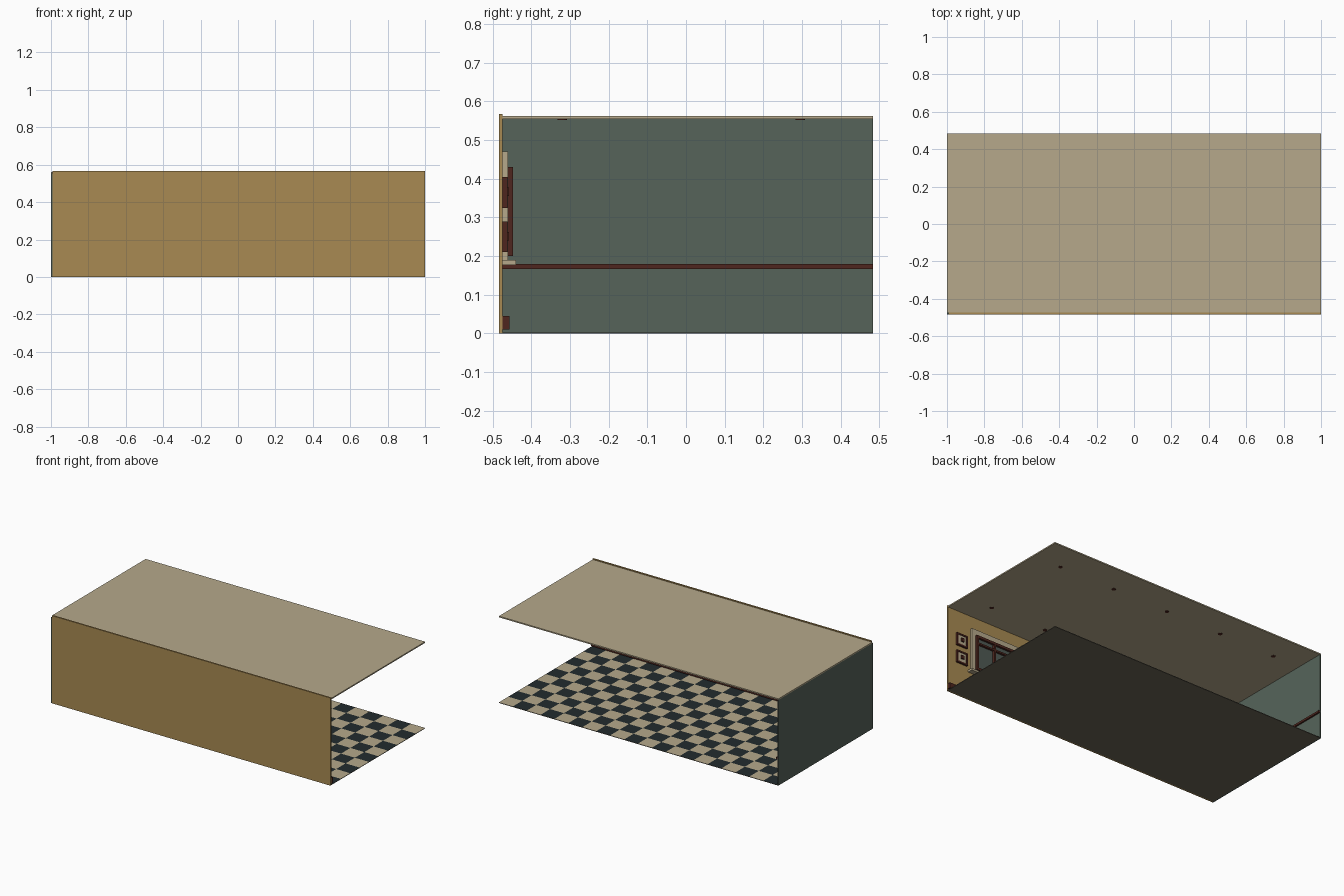
import bpy, bmesh

cube = bpy.data.objects.get("Cube")
if cube:
    bpy.data.objects.remove(cube, do_unlink=True)


def material(name, r, g, b):
    linear = [(c / 255 / 12.92) if c < 11 else ((c / 255 + 0.055) / 1.055) ** 2.4 for c in (r, g, b)]
    m = bpy.data.materials.new(name)
    m.use_nodes = True
    m.diffuse_color = (*linear, 1)
    m.node_tree.nodes["Principled BSDF"].inputs["Base Color"].default_value = (*linear, 1)
    return m


GOLD = material("ochre wall", 168, 138, 82)
BEIGE = material("cream", 182, 169, 139)
GREEN = material("green wall", 86, 100, 90)
BROWN = material("dark red wood", 78, 38, 30)
DARK = material("dark tile", 34, 43, 46)
BASE = material("floor underside", 106, 101, 86)
GLASS = material("window glass", 80, 90, 84)


def finish(bm, name, *mats):
    mesh = bpy.data.meshes.new(name)
    bm.to_mesh(mesh)
    bm.free()
    for m in mats:
        mesh.materials.append(m)
    obj = bpy.data.objects.new(name, mesh)
    bpy.context.collection.objects.link(obj)
    return obj


def add_box(bm, xs, ys, zs):
    verts = bmesh.ops.create_cube(bm, size=1)["verts"]
    for v in verts:
        for axis, (lo, hi) in enumerate((xs, ys, zs)):
            v.co[axis] = lo if v.co[axis] < 0 else hi


def box(name, mat, xs, ys, zs):
    bm = bmesh.new()
    add_box(bm, xs, ys, zs)
    return finish(bm, name, mat)


def ring(name, mat, xs, ys, zs, w):
    """Rectangular frame with members of width w."""
    bm = bmesh.new()
    for z in (zs[0], zs[1] - w):
        add_box(bm, xs, ys, (z, z + w))
    for x in (xs[0], xs[1] - w):
        add_box(bm, (x, x + w), ys, (zs[0] + w, zs[1] - w))
    return finish(bm, name, mat)


# Room shell
box("front_wall", GOLD, (-0.992, 1), (-0.484, -0.474), (0, 0.567))
box("side_wall", GREEN, (-1, -0.992), (-0.484, 0.484), (0, 0.554))
box("ceiling", BEIGE, (-1, 1), (-0.474, 0.484), (0.554, 0.562))
box("floor_slab", BASE, (-0.992, 1), (-0.474, 0.484), (0, 0.003))

# Chequered floor tiles
bm = bmesh.new()
bmesh.ops.create_grid(bm, x_segments=20, y_segments=10, size=1)
for f in bm.faces:
    c = f.calc_center_median()
    f.material_index = (int((c.x + 1) * 10) + int((c.y + 1) * 5)) % 2
for v in bm.verts:
    v.co = (v.co.x * 0.996 + 0.004, v.co.y * 0.479 + 0.005, 0.004)
finish(bm, "floor_tiles", BEIGE, DARK)

# Wall mouldings
box("side_rail", BROWN, (-0.992, -0.982), (-0.474, 0.484), (0.167, 0.18))
box("baseboard", BROWN, (-0.992, 1), (-0.474, -0.456), (0.01, 0.045))

# Long window with casing, sill and glazing bars
ring("window_casing", BEIGE, (-0.83, 0.83), (-0.474, -0.46), (0.19, 0.47), 0.035)
box("window_sill", BEIGE, (-0.85, 0.85), (-0.474, -0.44), (0.177, 0.19))
box("window_glass", GLASS, (-0.80, 0.80), (-0.474, -0.464), (0.2, 0.44))
ring("window_frame", BROWN, (-0.805, 0.805), (-0.46, -0.447), (0.2, 0.43), 0.016)
bm = bmesh.new()
panes = 12
for i in range(1, panes):
    x = -0.8 + 1.6 * i / panes
    add_box(bm, (x - 0.006, x + 0.006), (-0.464, -0.449), (0.21, 0.42))
add_box(bm, (-0.8, 0.8), (-0.464, -0.45), (0.375, 0.386))
finish(bm, "window_bars", BROWN)

# Stacked pictures at both ends of the wall
for side, name in ((1, "left"), (-1, "right")):
    for z, level in ((0.365, "upper"), (0.25, "lower")):
        x = side * 0.9
        label = f"{name}_{level}_picture"
        ring(label + "_frame", BROWN, (x - 0.04, x + 0.04), (-0.474, -0.462), (z - 0.04, z + 0.04), 0.01)
        box(label + "_panel", BEIGE, (x - 0.032, x + 0.032), (-0.474, -0.466), (z - 0.032, z + 0.032))
        box(label + "_motif", BROWN, (x - 0.01, x + 0.01), (-0.466, -0.457), (z - 0.01, z + 0.012))

# Two rows of recessed ceiling lights
bm = bmesh.new()
for y in (-0.32, 0.295):
    for i in range(-2, 3):
        disc = bmesh.ops.create_cone(bm, cap_ends=True, segments=16, radius1=0.0125, radius2=0.0125, depth=0.003)
        bmesh.ops.translate(bm, verts=disc["verts"], vec=(i * 0.4, y, 0.5535))
finish(bm, "ceiling_lights", BROWN)
